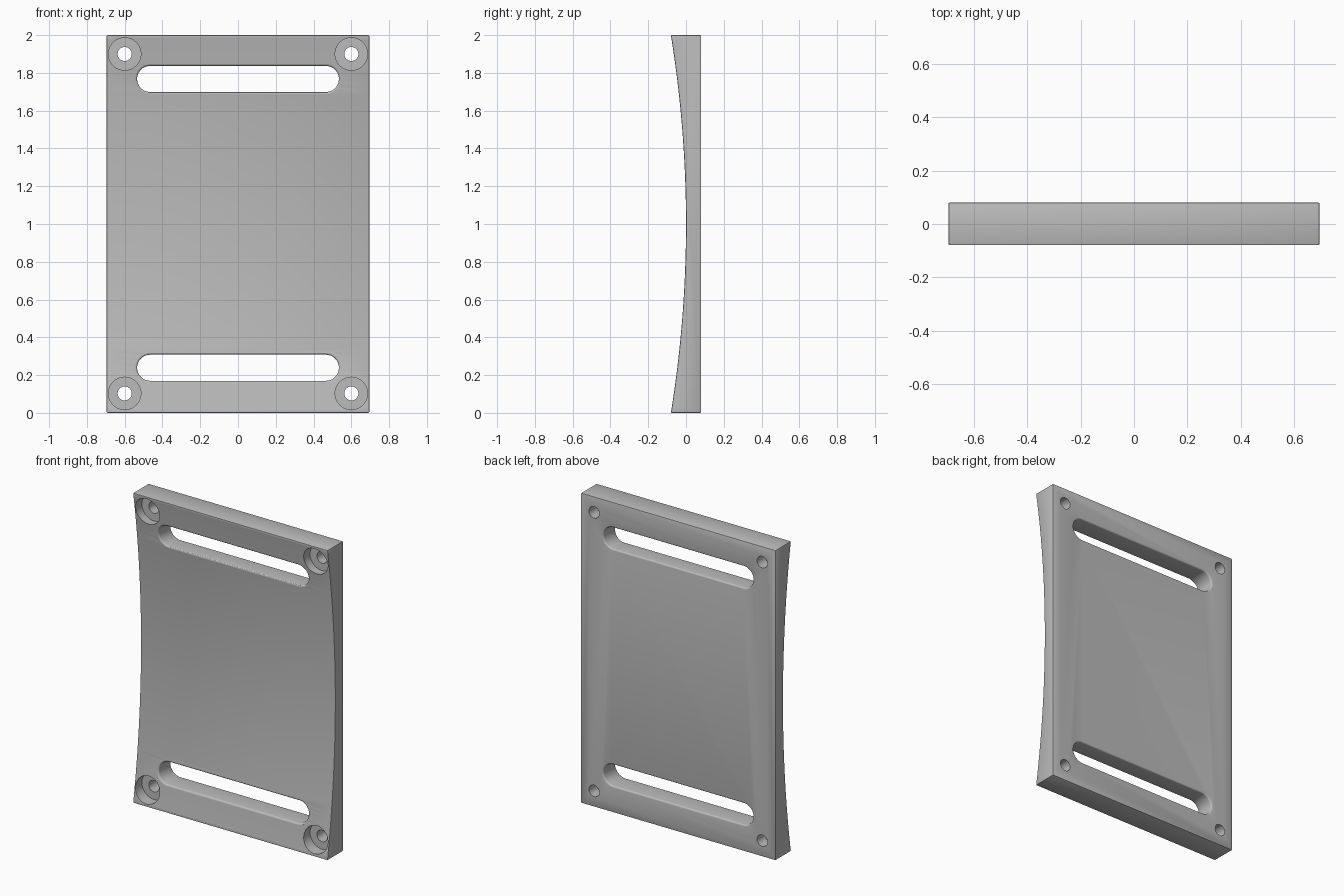
import bpy, bmesh, math

if "Cube" in bpy.data.objects:
    bpy.data.objects.remove(bpy.data.objects["Cube"])

W, H, D = 0.695, 2.0, 0.08      # half width, height, half thickness
FILLET = 0.01

metal = bpy.data.materials.new("plain grey")
metal.diffuse_color = (0.5, 0.5, 0.5, 1)
metal.use_nodes = True
metal.node_tree.nodes["Principled BSDF"].inputs["Base Color"].default_value = metal.diffuse_color


def front_y(z):
    """Depth of the concave circular front at height z."""
    r = (1 + D * D) / (2 * D)
    return math.sqrt(max(0, r * r - (z - 1) ** 2)) - r


def loft(name, rings):
    """Closed solid through rings with equal point counts."""
    bm = bmesh.new()
    loops = [[bm.verts.new(p) for p in ring] for ring in rings]
    n = len(loops[0])
    for a, b in zip(loops, loops[1:]):
        for i in range(n):
            bm.faces.new((a[i], a[(i + 1) % n], b[(i + 1) % n], b[i]))
    bm.faces.new(loops[0])
    bm.faces.new(loops[-1])
    bmesh.ops.recalc_face_normals(bm, faces=bm.faces)
    mesh = bpy.data.meshes.new(name)
    bm.to_mesh(mesh)
    bm.free()
    mesh.materials.append(metal)
    ob = bpy.data.objects.new(name, mesh)
    bpy.context.collection.objects.link(ob)
    return ob


def outline(half, r, n=24):
    """Stadium outline (a circle when half is 0)."""
    pts = []
    for side, start in ((1, -math.pi / 2), (-1, math.pi / 2)):
        for i in range(n + (1 if half else 0)):
            a = start + math.pi * i / n
            pts.append((side * half + r * math.cos(a), r * math.sin(a)))
    return pts


# Plate with concave front and finely rounded edges
N = 64
profile = [(front_y(H * i / N), H * i / N) for i in range(N + 1)] + [(D, H), (D, 0)]
plate = loft("curved_plate", [[(x, y, z) for y, z in profile] for x in (-W, W)])
bev = plate.modifiers.new("edge_rounding", 'BEVEL')
bev.width, bev.segments, bev.limit_method = 0.006, 2, 'ANGLE'
bev.angle_limit = math.radians(30)

cutters = []

# Slots with filleted rims following the front curve
for label, zc in (("lower", 0.239), ("upper", 1.768)):
    steps = [FILLET * (1 - math.cos(math.pi / 2 * k / 4)) for k in range(5)]
    rim = [(FILLET * (1 - math.sin(math.pi / 2 * k / 4)), s) for k, s in enumerate(steps)]
    rings = []
    for flare, depth in [(FILLET, -0.05)] + rim:
        rings.append([(x, front_y(zc + z) + depth, zc + z)
                      for x, z in outline(0.465, 0.069 + flare)])
    for flare, depth in rim[::-1] + [(FILLET, -0.05)]:
        rings.append([(x, D - depth, zc + z) for x, z in outline(0.465, 0.069 + flare)])
    cutters.append(loft(label + "_slot_cutter", rings))

# Counterbored corner holes
for x in (-0.6, 0.6):
    for z in (0.103, 1.9):
        rings = [[(x + u, y, z + v) for u, v in outline(0, r)]
                 for r, y in ((0.086, -0.2), (0.086, 0.0), (0.037, 0.0), (0.037, 0.2))]
        cutters.append(loft("screw_hole_cutter", rings))

for c in cutters:
    m = plate.modifiers.new(c.name, 'BOOLEAN')
    m.operation, m.solver, m.object = 'DIFFERENCE', 'EXACT', c

# Apply the cuts, drop the cutters, smooth the curves
bpy.context.view_layer.objects.active = plate
plate.select_set(True)
for m in list(plate.modifiers):
    bpy.ops.object.modifier_apply(modifier=m.name)
for c in cutters:
    bpy.data.objects.remove(c)
bpy.ops.object.shade_smooth_by_angle(angle=math.radians(25))
